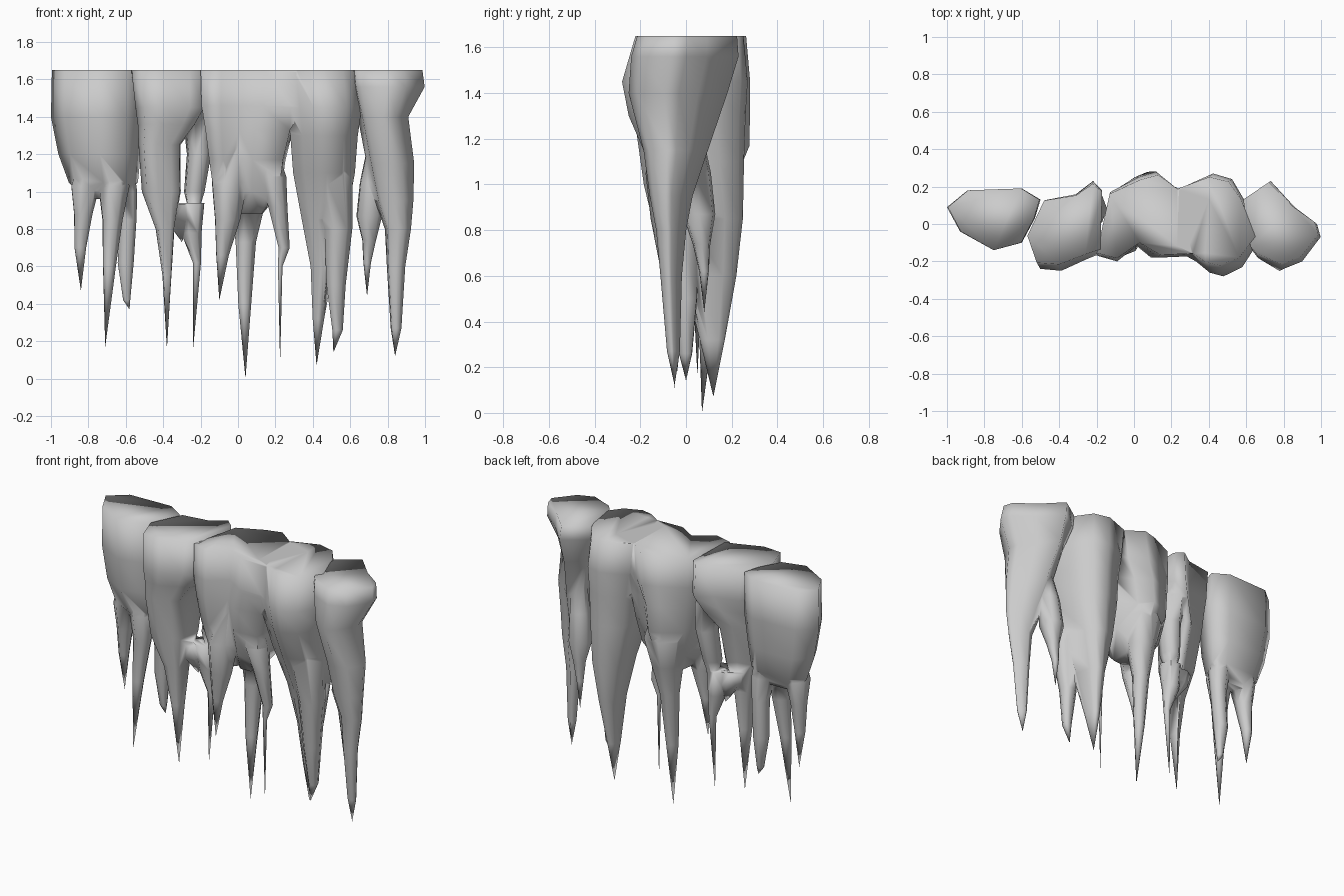
import bpy
import bmesh
import math
import random
from mathutils import Vector

random.seed(4)
TOP = 1.65

cube = bpy.data.objects.get("Cube")
if cube:
    bpy.data.objects.remove(cube, do_unlink=True)

# One plain grey for everything
grey = bpy.data.materials.new("plain_grey")
grey.use_nodes = True
colour = (.6, .6, .6, 1)
grey.diffuse_color = colour
grey.node_tree.nodes["Principled BSDF"].inputs["Base Color"].default_value = colour


def loft(name, rings):
    """Skin a stack of equal point rings, closing both ends; smooth shaded."""
    bm = bmesh.new()
    stack = [[bm.verts.new(point) for point in ring] for ring in rings]
    count = len(stack[0])
    for upper, lower in zip(stack, stack[1:]):
        for i in range(count):
            j = (i + 1) % count
            bm.faces.new((upper[i], lower[i], lower[j], upper[j]))
    bm.faces.new(stack[0])
    bm.faces.new(stack[-1])
    bmesh.ops.remove_doubles(bm, verts=bm.verts[:], dist=.0005)
    bmesh.ops.recalc_face_normals(bm, faces=bm.faces[:])
    for face in bm.faces:
        face.smooth = True
    mesh = bpy.data.meshes.new(name)
    bm.to_mesh(mesh)
    bm.free()
    mesh.materials.append(grey)
    obj = bpy.data.objects.new(name, mesh)
    bpy.context.scene.collection.objects.link(obj)
    return obj


def mass(name, outline, steps, tip=None):
    """Stack an outline downwards; steps are height, shift x, shift y, scale x, scale y."""
    points = [Vector(p) for p in outline]
    low = Vector((min(p.x for p in points), min(p.y for p in points)))
    high = Vector((max(p.x for p in points), max(p.y for p in points)))
    middle = (low + high) / 2
    rings = []
    for z, shift_x, shift_y, scale_x, scale_y in steps:
        ring = []
        for p in points:
            offset = p - middle
            ring.append((middle.x + shift_x + offset.x * scale_x,
                         middle.y + shift_y + offset.y * scale_y, z))
        rings.append(ring)
    if tip:
        rings.append([tip] * len(points))
    return loft(name, rings)


def spike(name, steps, tip, depth=1.0, sides=7):
    """Taper a slightly uneven round section to a point; steps are x, y, height, radius."""
    wobble = [random.uniform(.9, 1.1) for _ in range(sides)]
    rings = []
    for x, y, z, radius in steps:
        ring = []
        for i, factor in enumerate(wobble):
            angle = math.tau * i / sides
            ring.append((x + radius * factor * math.cos(angle),
                         y + radius * factor * depth * math.sin(angle), z))
        rings.append(ring)
    rings.append([tip] * sides)
    return loft(name, rings)


def fuse(body, *parts):
    """Union the parts into the body so that no inner walls remain."""
    for part in parts:
        union = body.modifiers.new("union", 'BOOLEAN')
        union.operation = 'UNION'
        union.solver = 'EXACT'
        union.object = part
    bpy.context.view_layer.update()
    graph = bpy.context.evaluated_depsgraph_get()
    joined = bpy.data.meshes.new_from_object(body.evaluated_get(graph))
    body.modifiers.clear()
    body.data = joined
    for part in parts:
        bpy.data.objects.remove(part, do_unlink=True)


# Right end mass, with three short spikes below it
right_end = mass(
    "right_end_mass",
    [(-1, .09), (-.93, -.04), (-.75, -.14), (-.6, -.1),
     (-.53, .03), (-.5, .13), (-.6, .19), (-.89, .18)],
    [(TOP, 0, 0, .98, 1), (1.4, 0, 0, 1, 1), (1.2, .01, 0, .88, .9),
     (1.05, .03, .01, .74, .68), (.96, .03, .02, .4, .3)])
fuse(right_end,
     spike("right_outer_spike", [(-.78, .04, 1.3, .04), (-.82, .05, 1.03, .085),
           (-.83, .05, .88, .055), (-.845, .06, .7, .035)], (-.84, .06, .47)),
     spike("right_middle_spike", [(-.69, .02, 1.3, .04), (-.67, 0, 1.03, .085),
           (-.675, 0, .85, .055), (-.69, -.02, .6, .035)], (-.71, -.04, .17)),
     spike("right_inner_spike", [(-.62, .06, 1.3, .04), (-.6, .08, 1, .065),
           (-.59, .09, .85, .05), (-.6, .1, .62, .045), (-.595, .1, .42, .02)],
           (-.58, .1, .37)))

# Right column, narrowing into one long spike
right_column = mass(
    "right_column",
    [(-.57, -.08), (-.52, -.24), (-.4, -.25), (-.26, -.19), (-.18, -.16),
     (-.17, .18), (-.22, .23), (-.31, .16), (-.48, .13)],
    [(TOP, 0, .01, 1, .9), (1.45, .01, 0, .94, 1), (1.36, -.01, -.01, .78, .9),
     (1.25, -.05, -.03, .56, .75), (1, -.04, -.05, .52, .52), (.8, -.02, -.05, .25, .32),
     (.55, -.01, -.05, .12, .18)],
    (-.38, -.05, .16))

# Thin arm beside the gap, its ledge and its needle
fuse(right_column,
     spike("gap_arm", [(-.24, .05, 1.5, .06), (-.22, .08, 1.37, .075), (-.21, .08, 1.2, .065),
           (-.235, .06, 1, .055)], (-.24, .06, .8), 1.2),
     spike("gap_ledge", [(-.255, .04, .94, .075), (-.25, .05, .78, .055),
           (-.22, .05, .62, .022)], (-.24, .05, .16)),
     spike("gap_bridge", [(-.34, 0, .935, .08), (-.32, .01, .85, .07)], (-.3, .03, .73)))

# Middle mass, reaching over the arch on its left
middle = mass(
    "middle_mass",
    [(-.2, -.17), (-.09, -.2), (.03, -.11), (.14, -.18), (.38, -.17),
     (.4, .14), (.23, .2), (.13, .28), (.03, .25), (-.13, .17)],
    [(TOP, 0, 0, 1, .93), (1.46, -.01, 0, .95, 1), (1.33, -.04, 0, .78, 1),
     (1.17, -.05, .01, .68, .95), (1, -.05, 0, .6, .7), (.88, -.06, 0, .3, .4)])

# Left column, narrowing into a long rear spike
left_column = mass(
    "left_column",
    [(.22, -.16), (.3, -.2), (.38, -.26), (.46, -.28), (.57, -.23), (.66, -.1),
     (.58, .13), (.51, .24), (.4, .27), (.23, .2)],
    [(TOP, 0, .02, .95, .86), (1.45, .02, 0, .92, 1), (1.3, .02, .01, .82, .93),
     (1.1, .02, .05, .75, .76), (.85, .02, .1, .54, .56), (.6, .01, .11, .28, .42),
     (.32, -.01, .12, .14, .2)],
    (.42, .12, .07))
fuse(middle, left_column,
     spike("middle_rear_spike", [(.05, .08, 1.4, .06), (.05, .12, 1.1, .135),
           (.05, .12, .92, .09), (.04, .11, .73, .055), (.035, .09, .4, .035)],
           (.04, .07, 0), 1.1),
     spike("middle_right_spike", [(-.02, -.05, 1.35, .04), (-.05, -.07, 1.05, .1),
           (-.06, -.08, .85, .07), (-.085, -.08, .66, .035)], (-.1, -.08, .42)),
     spike("middle_left_spike", [(.13, -.05, 1.35, .04), (.18, -.07, 1.08, .08),
           (.21, -.06, .92, .055), (.245, -.05, .7, .032), (.225, -.05, .6, .013)],
           (.225, -.05, .08)),
     spike("left_front_spike", [(.47, -.02, 1.4, .06), (.5, -.03, 1.1, .11),
           (.53, -.02, .8, .08), (.52, 0, .5, .055), (.53, 0, .26, .03)], (.51, 0, .14)))

# Left end column with its small side spike
left_end = mass(
    "left_end_column",
    [(.62, -.14), (.65, -.18), (.79, -.24), (.89, -.2), (.99, -.07),
     (.97, 0), (.85, .09), (.72, .23), (.58, .13)],
    [(TOP, 0, .01, .98, .93), (1.56, .01, 0, .99, 1), (1.4, -.01, -.03, .66, .92),
     (1.15, .03, -.04, .62, .6), (.95, .05, -.06, .5, .4), (.8, .07, -.06, .34, .28),
     (.6, .06, -.06, .24, .2), (.27, .06, -.05, .14, .12)],
    (.84, -.05, .12))
fuse(left_end,
     spike("left_end_small_spike", [(.74, .02, 1.3, .04), (.71, .05, 1.05, .065),
           (.7, .06, .87, .075), (.7, .07, .74, .04), (.69, .08, .62, .022)],
           (.69, .08, .44)))
